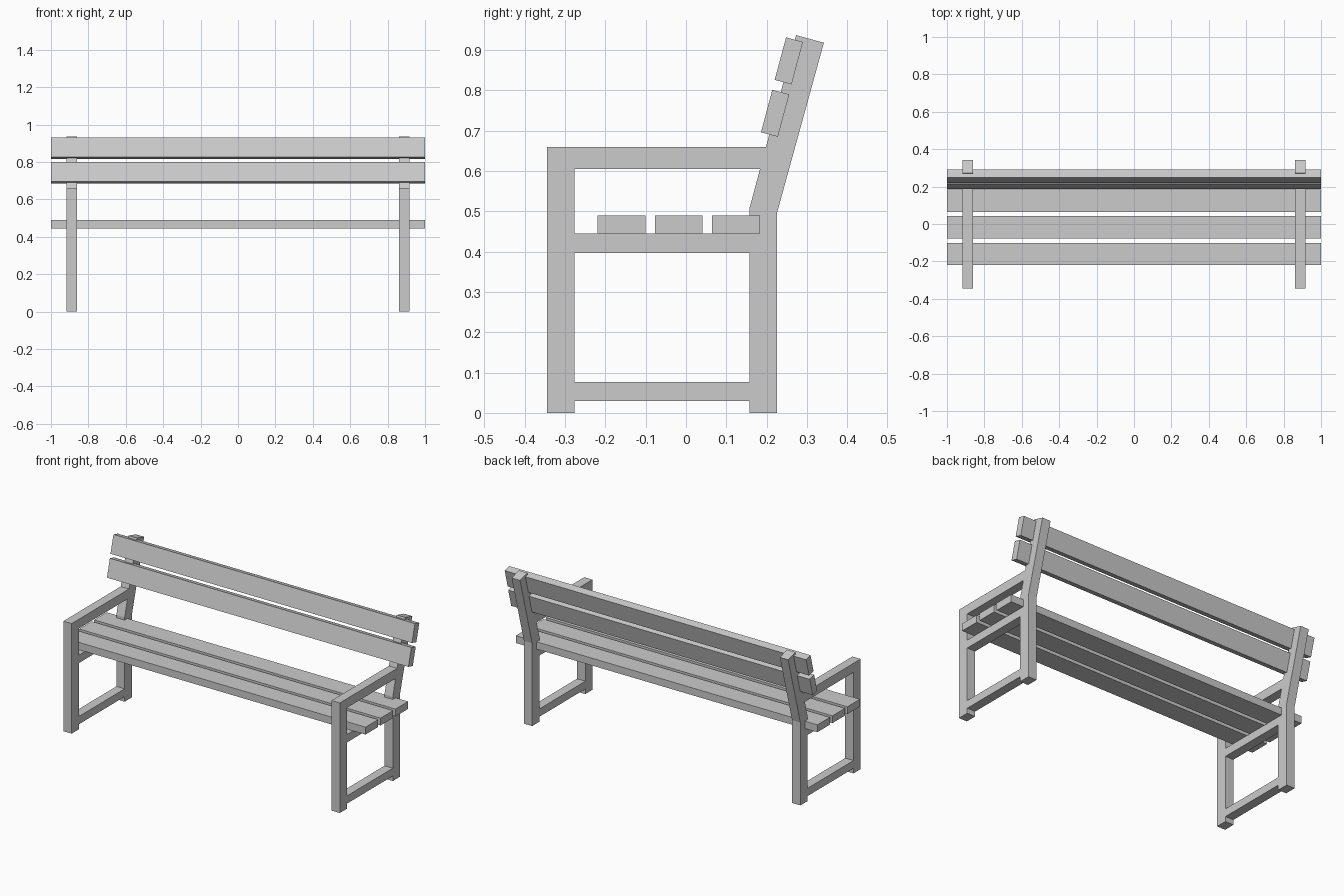
import bpy
import bmesh
import math
from mathutils import Matrix, Vector

cube = bpy.data.objects.get("Cube")
if cube:
    bpy.data.objects.remove(cube)

GREY = (0.6, 0.6, 0.6, 1)
grey = bpy.data.materials.new("bench grey")
grey.use_nodes = True
grey.diffuse_color = GREY
grey.node_tree.nodes["Principled BSDF"].inputs["Base Color"].default_value = GREY


def prism(name, profile, x0, x1):
    """Extrude a (y, z) outline along x."""
    bm = bmesh.new()
    face = bm.faces.new([bm.verts.new((x0, y, z)) for y, z in profile])
    side = bmesh.ops.extrude_face_region(bm, geom=[face])
    verts = [v for v in side["geom"] if isinstance(v, bmesh.types.BMVert)]
    bmesh.ops.translate(bm, verts=verts, vec=(x1 - x0, 0, 0))
    bmesh.ops.recalc_face_normals(bm, faces=bm.faces)
    mesh = bpy.data.meshes.new(name)
    bm.to_mesh(mesh)
    bm.free()
    mesh.materials.append(grey)
    obj = bpy.data.objects.new(name, mesh)
    bpy.context.collection.objects.link(obj)
    return obj


def rect(y0, y1, z0, z1):
    return [(y0, z0), (y1, z0), (y1, z1), (y0, z1)]


# Outlines of one end frame, all flush with each other
FRONT, INNER, BACK, REAR = -0.345, -0.277, 0.157, 0.226
frame = {
    "front_leg": rect(FRONT, INNER, 0, 0.66),
    "back_post": [(BACK, 0), (REAR, 0), (REAR, 0.497), (0.342, 0.918),
                  (0.273, 0.937), (BACK, 0.506)],
    "foot_rail": rect(INNER, BACK, 0.03, 0.077),
    "seat_rail": rect(INNER, BACK, 0.397, 0.445),
    "armrest": [(INNER, 0.605), (0.184, 0.605), (0.1985, 0.66), (INNER, 0.66)],
}
for side, x0, x1 in (("left", 0.862, 0.917), ("right", -0.917, -0.862)):
    for part, outline in frame.items():
        prism(f"{side}_{part}", outline, x0, x1)

# Seat slats
for i, y in enumerate((-0.16, -0.018, 0.124)):
    prism(f"seat_slat_{i + 1}", rect(y - 0.0595, y + 0.0595, 0.445, 0.489), -1, 1)

# Leaning backrest slats
lean = Matrix.Rotation(math.radians(-15), 4, "X")
for name, y, z in (("lower", 0.221, 0.743), ("upper", 0.255, 0.873)):
    slat = prism(f"{name}_back_slat", rect(-0.0217, 0.0217, -0.0545, 0.0545), -1, 1)
    slat.data.transform(Matrix.Translation(Vector((0, y, z))) @ lean)
